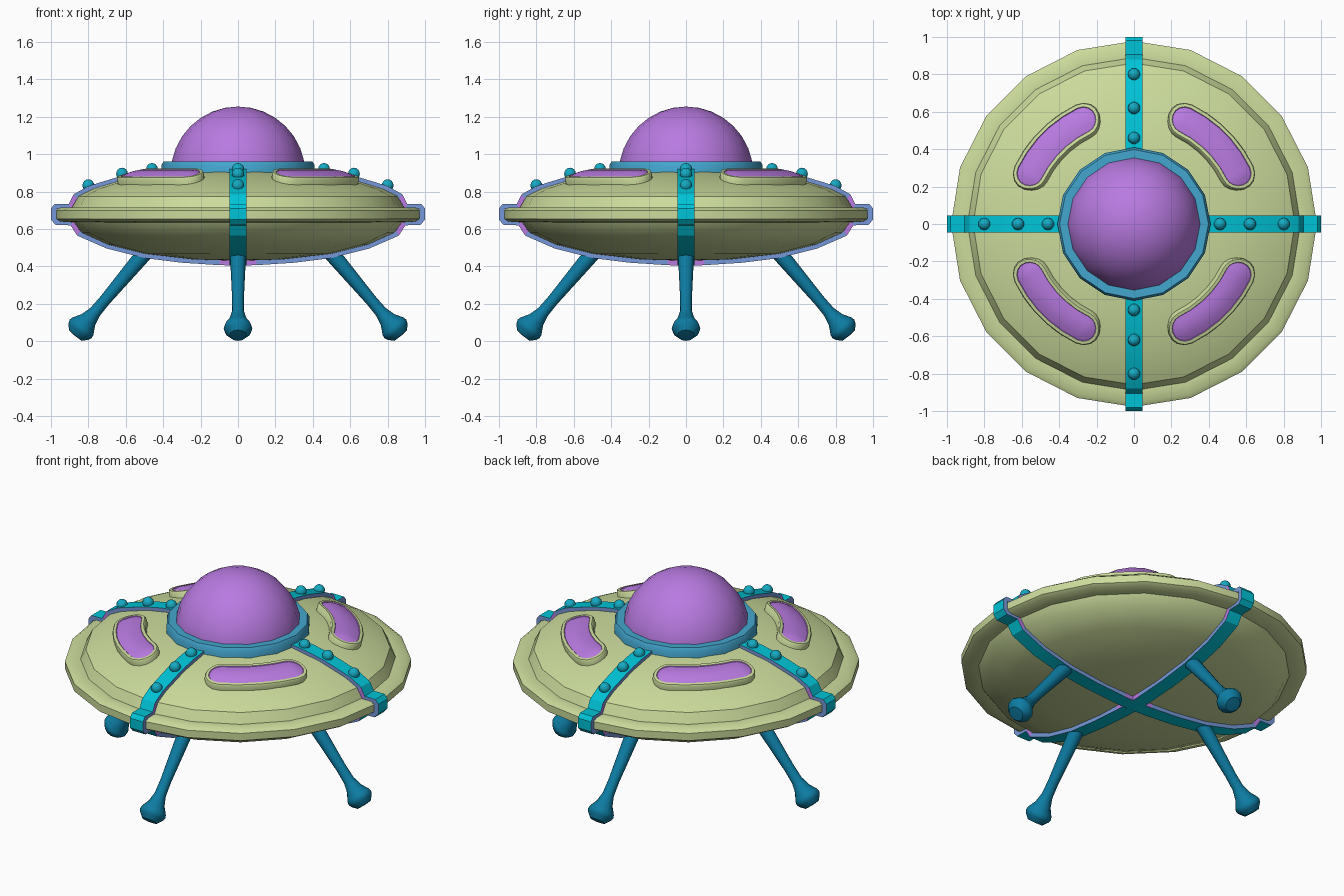
import bpy, bmesh, math
from mathutils import Matrix, Vector

if "Cube" in bpy.data.objects:
    bpy.data.objects.remove(bpy.data.objects["Cube"])


def material(name, rgb):
    m = bpy.data.materials.new(name)
    m.diffuse_color = (*rgb, 1)
    m.use_nodes = True
    m.node_tree.nodes["Principled BSDF"].inputs["Base Color"].default_value = m.diffuse_color
    return m


GREEN = material("pale_green", (0.60, 0.71, 0.33))
PURPLE = material("purple", (0.48, 0.195, 0.75))
CYAN = material("cyan", (0.0, 0.55, 0.68))
PERI = material("periwinkle", (0.18, 0.31, 0.68))
COLLAR = material("sky_blue", (0.055, 0.38, 0.62))
LEG = material("deep_teal", (0.004, 0.20, 0.36))
RIVET = material("rivet_teal", (0.007, 0.40, 0.54))


def finish(name, bm, mats, smooth=35):
    bmesh.ops.remove_doubles(bm, verts=bm.verts, dist=1e-5)
    bmesh.ops.recalc_face_normals(bm, faces=bm.faces)
    me = bpy.data.meshes.new(name)
    bm.to_mesh(me)
    bm.free()
    for m in mats:
        me.materials.append(m)
    ob = bpy.data.objects.new(name, me)
    bpy.context.collection.objects.link(ob)
    if smooth:
        bpy.ops.object.select_all(action='DESELECT')
        ob.select_set(True)
        bpy.context.view_layer.objects.active = ob
        bpy.ops.object.shade_smooth_by_angle(angle=math.radians(smooth))
    return ob


def loft(bm, rings, closed=True):
    """Join rings of points with quads; returns faces row by row."""
    vs = [[bm.verts.new(p) for p in ring] for ring in rings]
    rows = []
    for a, b in zip(vs, vs[1:]):
        n = len(a)
        rows.append([bm.faces.new((a[i], a[(i + 1) % n], b[(i + 1) % n], b[i]))
                     for i in range(n if closed else n - 1)])
    return rows


def revolve(name, profile, sides, mat, matrix=Matrix(), smooth=35):
    bm = bmesh.new()
    ang = [2 * math.pi * i / sides for i in range(sides)]
    loft(bm, [[matrix @ Vector((r * math.cos(a), r * math.sin(a), z)) for a in ang]
              for r, z in profile])
    return finish(name, bm, [mat], smooth)


# Saucer body with a raised rim
revolve("saucer_body", [
    (0, .43), (.25, .438), (.5, .467), (.7, .517), (.84, .58), (.88, .635),
    (.955, .64), (.978, .655), (.978, .7), (.955, .715), (.89, .715),
    (.86, .775), (.78, .815), (.6, .87), (.4, .905), (0, .92)], 20, GREEN)

# Dome and its collar
dome = [(.36 * math.cos(t), .895 + .36 * math.sin(t))
        for t in [math.pi / 2 * i / 8 for i in range(9)]]
dome[-1] = (0, 1.255)
revolve("dome", dome, 16, PURPLE)
revolve("dome_collar", [(.35, .89), (.41, .89), (.41, .94), (.398, .962),
                        (.35, .962)], 16, COLLAR, smooth=30)

# Straps: outer path from the underside centre, round the rim, up to the collar
PATH = [(.1, .407), (.3, .42), (.5, .445), (.7, .495), (.86, .565),
        (.895, .62), (.975, .622), (1, .65), (1, .71), (.98, .735), (.905, .735),
        (.88, .785), (.8, .83), (.62, .885), (.5, .91), (.38, .925)]


def strap(name, turn, start):
    path = [Vector(p) for p in [(start, .405)] + PATH]
    inner = []
    for i, p in enumerate(path):
        d = (path[min(i + 1, len(path) - 1)] - path[max(i - 1, 0)]).normalized()
        inner.append(p + .03 * Vector((-d.y, d.x)))
    w = .045
    bm = bmesh.new()
    rows = loft(bm, [[turn @ Vector(q) for q in (
        (o.x, -w, o.y), (o.x, w, o.y), (n.x, w, n.y), (n.x, -w, n.y))]
        for o, n in zip(path, inner)])
    for row in rows:
        for f in (row[1], row[3]):
            r = f.calc_center_median().xy.length
            f.material_index = 2 if r < .11 or .87 < r < .93 else 1
    finish(name, bm, [CYAN, PERI, PURPLE], 15)


# Leg profile along its axis, measured up from the foot
LEG_PROFILE = [(0, -.047), (.045, -.044), (.07, -.015), (.077, .002), (.073, .02),
               (.047, .065), (.033, .12), (.031, .2), (.042, .5), (.042, .57), (0, .57)]
leg_axis = Vector((-.645, 0, .764))
leg_pose = Matrix.Translation((.842, 0, .065)) @ leg_axis.to_track_quat('Z', 'Y').to_matrix().to_4x4()

# Four arms: strap, rivets and leg each
for k, side in enumerate(("right", "back", "left", "front")):
    turn = Matrix.Rotation(k * math.pi / 2, 4, 'Z')
    strap(side + "_strap", turn, 0 if k % 2 == 0 else .045)
    revolve(side + "_leg", LEG_PROFILE, 12, LEG, turn @ leg_pose)
    for j, (x, z) in enumerate(((.46, .92), (.62, .895), (.8, .833))):
        bm = bmesh.new()
        bmesh.ops.create_uvsphere(bm, u_segments=10, v_segments=8, radius=.033,
                                  matrix=turn @ Matrix.Translation((x, 0, z)))
        finish(f"{side}_rivet_{j + 1}", bm, [RIVET], 50)


# Curved windows: stadium outlines wrapped round the hull
def window_ring(w, h, mid):
    half, pts = .205, []
    for s in (1, -1):
        for i in range(9):
            a = -math.pi / 2 + math.pi * i / 8
            pts.append((s * (half + w * math.cos(a)), s * w * math.sin(a)))
        for i in range(1, 5):
            pts.append((s * (half - 2 * half * i / 5), s * w))
    out = []
    for u, v in pts:
        r, a = .62 + v, mid + u / .62
        z = .925 - .28 * (r - .53) + .96 * h
        r += .27 * h
        out.append((r * math.cos(a), r * math.sin(a), z))
    return out


for k, side in enumerate(("back_right", "back_left", "front_left", "front_right")):
    bm = bmesh.new()
    rows = loft(bm, [window_ring(w, h, math.pi / 4 + k * math.pi / 2) for w, h in (
        (.092, -.06), (.092, -.008), (.086, 0), (.07, 0), (.067, -.004),
        (.035, .006), (0, .009))])
    for row in rows[3:]:
        for f in row:
            f.material_index = 1
    finish(side + "_window", bm, [GREEN, PURPLE], 40)
